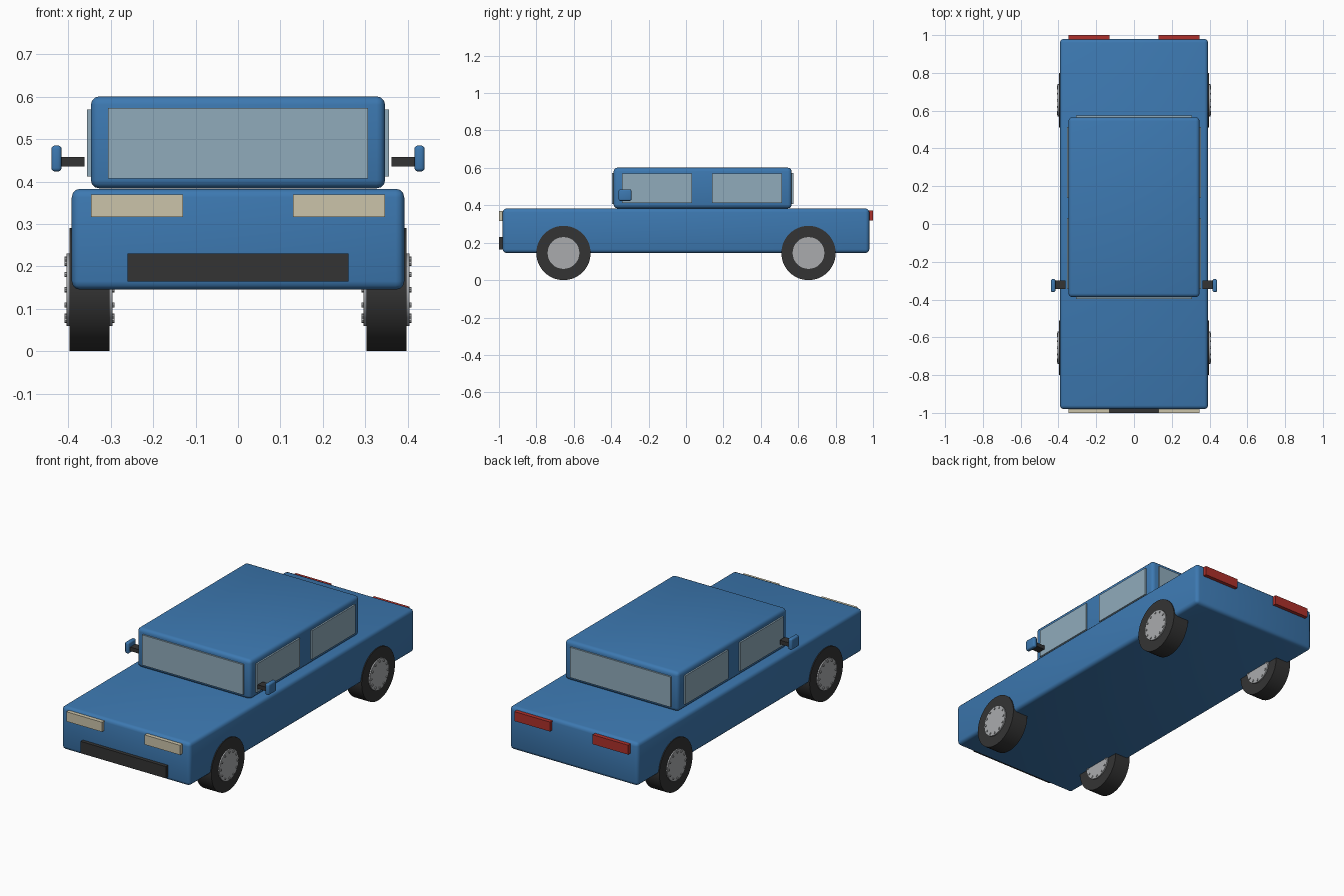
import bpy, bmesh, math
from mathutils import Matrix, Vector

cube = bpy.data.objects.get("Cube")
if cube:
    bpy.data.objects.remove(cube, do_unlink=True)


def material(name, r, g, b):
    m = bpy.data.materials.new(name)
    m.use_nodes = True
    m.diffuse_color = (r, g, b, 1)
    m.node_tree.nodes["Principled BSDF"].inputs["Base Color"].default_value = (r, g, b, 1)
    return m


BLUE = material("blue paint", 0.046, 0.19, 0.44)
GLASS = material("pale glass", 0.28, 0.41, 0.5)
CREAM = material("cream lamp", 0.6, 0.55, 0.4)
RED = material("red lamp", 0.42, 0.03, 0.024)
BLACK = material("black rubber", 0.034, 0.034, 0.034)
METAL = material("wheel metal", 0.4, 0.41, 0.42)


def finish(name, bm, mat):
    mesh = bpy.data.meshes.new(name)
    bm.to_mesh(mesh)
    bm.free()
    mesh.materials.append(mat)
    obj = bpy.data.objects.new(name, mesh)
    bpy.context.collection.objects.link(obj)
    return obj


def smooth(obj):
    bpy.ops.object.select_all(action="DESELECT")
    obj.select_set(True)
    bpy.context.view_layer.objects.active = obj
    bpy.ops.object.shade_smooth_by_angle(angle=math.radians(35))


def box(name, mat, x, y, z, bevel=0):
    """Box spanning the (low, high) ranges x, y and z."""
    lo, hi = Vector((x[0], y[0], z[0])), Vector((x[1], y[1], z[1]))
    bm = bmesh.new()
    bmesh.ops.create_cube(bm, size=1, matrix=Matrix.Translation((lo + hi) / 2)
                          @ Matrix.Diagonal((*(hi - lo), 1)))
    if bevel:
        bmesh.ops.bevel(bm, geom=bm.edges[:], offset=bevel, segments=3,
                        profile=0.5, affect="EDGES")
    obj = finish(name, bm, mat)
    if bevel:
        smooth(obj)
    return obj


def add_disc(bm, centre, radius, width, sides):
    """Cylinder whose axis runs along x."""
    bmesh.ops.create_cone(bm, cap_ends=True, segments=sides, radius1=radius,
                          radius2=radius, depth=width,
                          matrix=Matrix.Translation(centre)
                          @ Matrix.Rotation(math.pi / 2, 4, "Y"))


def span(side, a, b):
    return tuple(sorted((side * a, side * b)))


# Body and cabin
box("body", BLUE, (-0.392, 0.392), (-0.98, 0.98), (0.145, 0.383), 0.02)
box("cabin", BLUE, (-0.347, 0.347), (-0.387, 0.565), (0.384, 0.601), 0.02)

# Front and rear glass, grille
box("windshield", GLASS, (-0.307, 0.307), (-0.396, -0.3865), (0.407, 0.574))
box("rear_window", GLASS, (-0.307, 0.307), (0.5645, 0.574), (0.407, 0.574))
box("grille", BLACK, (-0.26, 0.26), (-1.0, -0.975), (0.165, 0.23))

for side, label in ((1, "left"), (-1, "right")):
    # Lamps
    lamp_x = span(side, 0.13, 0.347)
    box(label + "_headlight", CREAM, lamp_x, (-1.0, -0.975), (0.317, 0.37))
    box(label + "_taillight", RED, lamp_x, (0.975, 1.0), (0.319, 0.371))

    # Side windows
    glass_x = span(side, 0.3465, 0.356)
    box(label + "_front_window", GLASS, glass_x, (-0.343, 0.032), (0.412, 0.57))
    box(label + "_back_window", GLASS, glass_x, (0.138, 0.514), (0.412, 0.57))

    # Mirror on its arm
    box(label + "_mirror_arm", BLACK, span(side, 0.362, 0.418),
        (-0.345, -0.3), (0.436, 0.458))
    box(label + "_mirror", BLUE, span(side, 0.416, 0.44),
        (-0.36, -0.292), (0.424, 0.485), 0.008)

    # Wheels: tyre, rim and a ring of bolts on both faces
    for y, end in ((-0.655, "front"), (0.655, "back")):
        hub = Vector((side * 0.35, y, 0.145))
        bm = bmesh.new()
        add_disc(bm, hub, 0.145, 0.095, 48)
        smooth(finish(f"{label}_{end}_tyre", bm, BLACK))

        bm = bmesh.new()
        add_disc(bm, hub, 0.085, 0.109, 32)
        for i in range(12):
            a = math.tau * i / 12
            arm = Vector((0, math.cos(a), math.sin(a))) * 0.072
            add_disc(bm, hub + arm, 0.006, 0.117, 8)
        smooth(finish(f"{label}_{end}_rim", bm, METAL))
